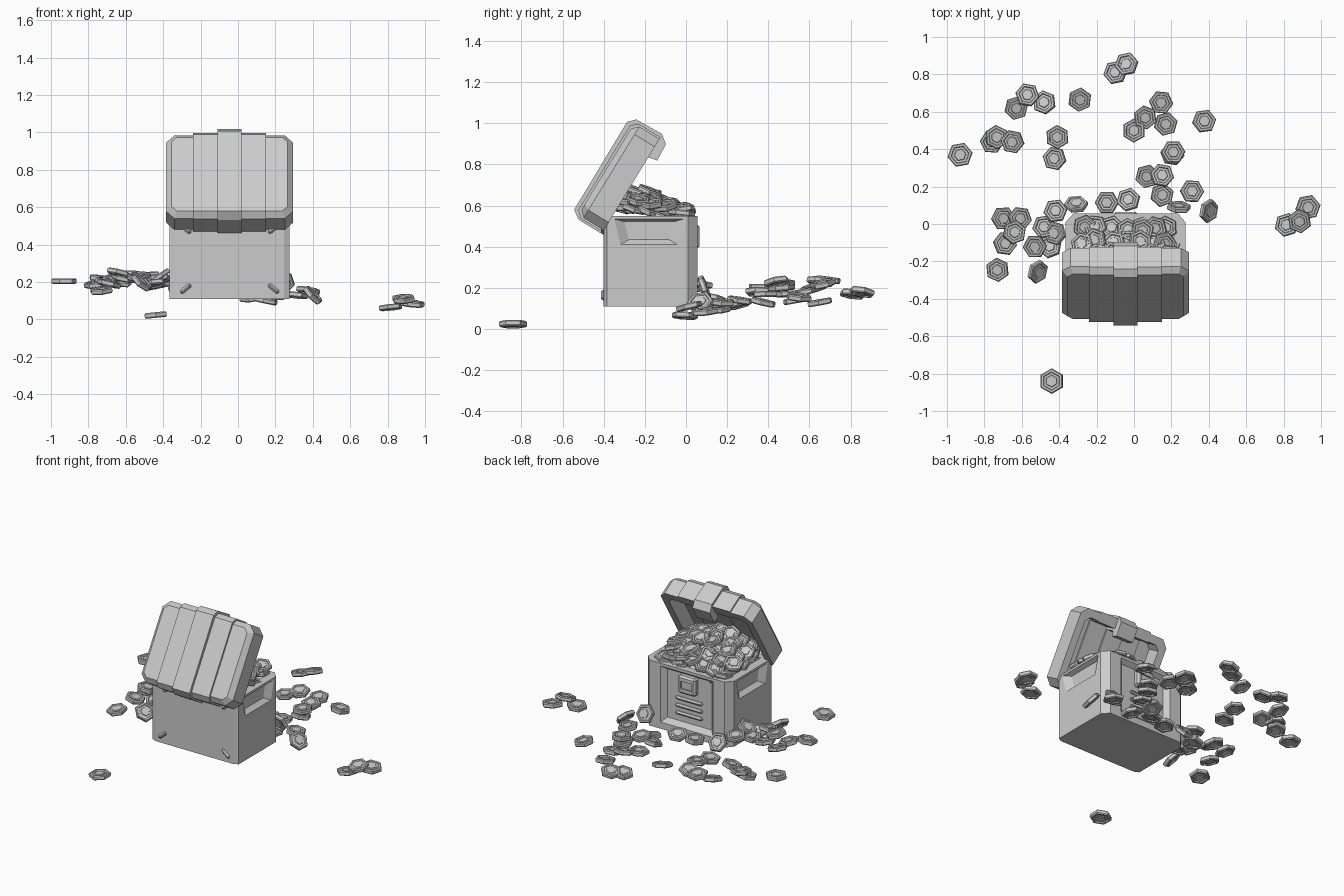
import bpy, bmesh, math, random
from mathutils import Matrix, Vector, Euler

random.seed(4)
if "Cube" in bpy.data.objects:
    bpy.data.objects.remove(bpy.data.objects["Cube"])

GREY = (0.6, 0.6, 0.6, 1)
grey = bpy.data.materials.new("plain_grey")
grey.use_nodes = True
grey.diffuse_color = GREY
grey.node_tree.nodes["Principled BSDF"].inputs["Base Color"].default_value = GREY

CX = -0.045  # chest centre line


def finish(name, bm):
    bmesh.ops.recalc_face_normals(bm, faces=bm.faces)
    mesh = bpy.data.meshes.new(name)
    bm.to_mesh(mesh)
    bm.free()
    mesh.materials.append(grey)
    obj = bpy.data.objects.new(name, mesh)
    bpy.context.collection.objects.link(obj)
    return obj


def loft(name, lower, upper):
    """Closed solid between two matching loops of 3D points."""
    bm = bmesh.new()
    a = [bm.verts.new(p) for p in lower]
    b = [bm.verts.new(p) for p in upper]
    bm.faces.new(a)
    bm.faces.new(b)
    for i in range(len(a)):
        j = (i + 1) % len(a)
        bm.faces.new((a[i], a[j], b[j], b[i]))
    return finish(name, bm)


def block(name, centre, size, bevel=0, edge_rule=None):
    bm = bmesh.new()
    bmesh.ops.create_cube(bm, size=1, matrix=Matrix.Diagonal((*size, 1)))
    if bevel:
        edges = [e for e in bm.edges if edge_rule is None or edge_rule(e)]
        bmesh.ops.bevel(bm, geom=edges, offset=bevel, segments=1, affect='EDGES')
    bmesh.ops.translate(bm, verts=bm.verts, vec=centre)
    return finish(name, bm)


def cut(obj, cutter):
    mod = obj.modifiers.new("cut", 'BOOLEAN')
    mod.operation = 'DIFFERENCE'
    mod.solver = 'EXACT'
    mod.object = cutter
    bpy.context.view_layer.objects.active = obj
    bpy.ops.object.modifier_apply(modifier=mod.name)
    bpy.data.objects.remove(cutter)


def mirrored(half):
    """Right half of an outline, completed across x = 0."""
    return half + [(-x, y) for x, y in reversed(half)]


# Chest body with chamfered corners, hollow inside
half = [(0.29, -0.4), (0.32, -0.385), (0.32, 0.01), (0.28, 0.055)]
outline = mirrored(half)
body = loft("chest_body", [(CX + x, y, 0.11) for x, y in outline],
            [(CX + x, y, 0.55) for x, y in outline])
cavity = mirrored([(0.26, -0.36), (0.26, -0.01), (0.24, 0.005)])
cut(body, loft("cavity_cutter", [(CX + x, y, 0.2) for x, y in cavity],
               [(CX + x, y, 0.7) for x, y in cavity]))

# Sloped grip recess on both sides
for s in (-1, 1):
    def grip(x, inset):
        pts = [(-0.35, 0.535), (-0.01, 0.535), (-0.04, 0.41), (-0.32, 0.41)]
        mid = Vector((-0.18, 0.49))
        return [(CX + s * x, *(mid + (Vector(p) - mid) * inset)) for p in pts]
    cut(body, loft("grip_cutter", grip(0.325, 1.04), grip(0.29, 0.7)))

# Recessed panel between the lock-side posts
def panel(y, w, low, high):
    return [(CX - w, y, low), (CX + w, y, low), (CX + w, y, high), (CX - w, y, high)]

cut(body, loft("panel_cutter", panel(0.06, 0.2, 0.15, 0.535), panel(0.025, 0.165, 0.185, 0.51)))

# Lock plate with sunken face, and three bars below it
lock = block("lock_plate", (CX, 0.04, 0.45), (0.13, 0.05, 0.12), 0.012)
cut(lock, block("lock_cutter", (CX, 0.07, 0.45), (0.08, 0.03, 0.05)))
for i in range(3):
    block("vent_bar", (CX, 0.03, 0.34 - 0.05 * i), (0.2, 0.024, 0.022), 0.009)

# Slanted studs at the corners of the plain wall
for sx in (-1, 1):
    for sz in (-1, 1):
        stud = block("corner_stud", (0, 0, 0), (0.07, 0.02, 0.024), 0.009)
        stud.location = (CX + sx * 0.235, -0.402, 0.325 + sz * 0.16)
        stud.rotation_euler.y = -sx * sz * math.radians(40)

# Lid, made flat and then swung open around the hinge
HINGE = Matrix.Translation((CX, -0.41, 0.463)) @ Matrix.Rotation(math.radians(58.6), 4, 'X')
lid_parts = []


def upright(e):
    return abs((e.verts[0].co - e.verts[1].co).z) > 0.01


bm = bmesh.new()
bmesh.ops.create_cube(bm, size=1, matrix=Matrix.Diagonal((0.68, 0.52, 0.145, 1)))
bmesh.ops.bevel(bm, geom=[e for e in bm.edges if upright(e)], offset=0.045,
                segments=1, affect='EDGES')
top = [e for e in bm.edges if min(v.co.z for v in e.verts) > 0.07]
bmesh.ops.bevel(bm, geom=top, offset=0.03, segments=1, affect='EDGES')
bmesh.ops.translate(bm, verts=bm.verts, vec=(0, 0.28, 0.0725))
lid = finish("lid_shell", bm)
cut(lid, block("lid_cutter", (0, 0.28, 0), (0.58, 0.42, 0.2), 0.03, upright))
lid_parts.append(lid)


def strap(name, x0, x1, profile):
    lid_parts.append(loft(name, [(x0, u, w) for u, w in profile],
                          [(x1, u, w) for u, w in profile]))


# Side bands, slightly proud of the shell
band = [(0.01, 0), (0.01, 0.125), (0.04, 0.157), (0.52, 0.157), (0.55, 0.125),
        (0.55, 0), (0.485, 0), (0.485, 0.09), (0.075, 0.09), (0.075, 0)]
for s in (-1, 1):
    strap("lid_side_band", s * 0.06, s * 0.195, band)

# Centre strap with a clasp curling under the front rim
clasp = [(0, 0), (0, 0.13), (0.03, 0.175), (0.528, 0.178), (0.562, 0.146),
         (0.567, 0.004), (0.535, -0.04), (0.445, -0.045), (0.435, 0),
         (0.47, 0.01), (0.47, 0.08), (0.085, 0.08), (0.075, -0.01)]
strap("lid_centre_strap", -0.065, 0.065, clasp)
for part in lid_parts:
    part.matrix_world = HINGE

# One six-sided coin: raised rim, sunken face, small hexagonal stud
bm = bmesh.new()
side = [(0.03, 0.012), (0.033, 0.008), (0.046, 0.008), (0.05, 0.015), (0.062, 0.015), (0.068, 0.009)]
rings = []
for r, z in side + [(r, -z) for r, z in reversed(side)]:
    rings.append([bm.verts.new((r * math.cos(k * math.pi / 3), r * math.sin(k * math.pi / 3), z))
                  for k in range(6)])
for a, b in zip(rings, rings[1:]):
    for k in range(6):
        j = (k + 1) % 6
        bm.faces.new((a[k], a[j], b[j], b[k]))
bm.faces.new(rings[0])
bm.faces.new(rings[-1])
first = finish("coin", bm)
coin_mesh = first.data
bpy.data.objects.remove(first)


def coin(name, place, tilt=(0, 0), size=0.95):
    obj = bpy.data.objects.new(name, coin_mesh)
    bpy.context.collection.objects.link(obj)
    spin = Matrix.Rotation(random.uniform(0, math.pi), 4, 'Z')
    obj.matrix_world = (Matrix.Translation(place) @ Euler((*tilt, 0)).to_matrix().to_4x4()
                        @ spin @ Matrix.Scale(size, 4))


# Coins scattered around the chest
scattered = [
    (-.1, .81, .17), (-.04, .855, .18), (-.63, .62, .2), (-.57, .69, .24), (-.48, .65, .23),
    (-.29, .665, .22), (-.76, .44, .19), (-.735, .465, .22), (-.65, .44, .23), (-.41, .465, .2),
    (-.425, .35, .18), (.145, .65, .13), (.06, .57, .18), (.17, .535, .14), (0, .5, .17),
    (.375, .55, .155), (.205, .375, .13), (.21, .385, .17), (.07, .255, .12), (.15, .26, .14),
    (.31, .175, .13), (.15, .155, .1), (-.03, .13, .15), (-.145, .115, .14), (-.42, .07, .22),
    (-.61, .03, .22), (-.7, .03, .2), (-.64, -.045, .25), (-.69, -.105, .19), (-.73, -.245, .155),
    (-.48, -.015, .2), (-.53, -.12, .23), (-.45, -.12, .19), (.815, -.005, .065), (.885, .015, .11)]
for place in scattered:
    coin("scattered_coin", place, (random.uniform(-.25, .25), random.uniform(-.25, .25)))
coin("far_left_coin", (.93, .09, .085), (.1, .1), 1)
coin("far_right_coin", (-.93, .37, .205), (0, 0), 1)
coin("front_coin", (-.44, -.84, .024), (0, -.1), 1)

# Coins standing on edge or leaning against the chest
for place, tilt in (((.24, .09, .2), (-1.2, .2)), ((.4, .07, .13), (.2, .8)),
                    ((-.31, .105, .16), (-.9, 0)), ((-.515, -.255, .2), (.3, .7)),
                    ((-.42, -.05, .23), (0, -.6))):
    coin("leaning_coin", place, tilt)

# Heap inside the chest, highest near the hinge side
for layer in range(2):
    for i in range(7):
        for j in range(5):
            x = -0.22 + 0.073 * i + random.uniform(-.02, .02)
            y = -0.31 + 0.07 * j + random.uniform(-.015, .015)
            dome = max(0, 1 - (x / 0.34) ** 2) * max(0, min(1, (0.04 - y) / 0.24))
            z = 0.55 + 0.125 * dome - 0.04 * layer + random.uniform(-.012, .012)
            tilt = (-0.35 * dome + random.uniform(-.25, .25), x * 0.8 + random.uniform(-.2, .2))
            coin("heap_coin", (CX + x, y, z), tilt)
